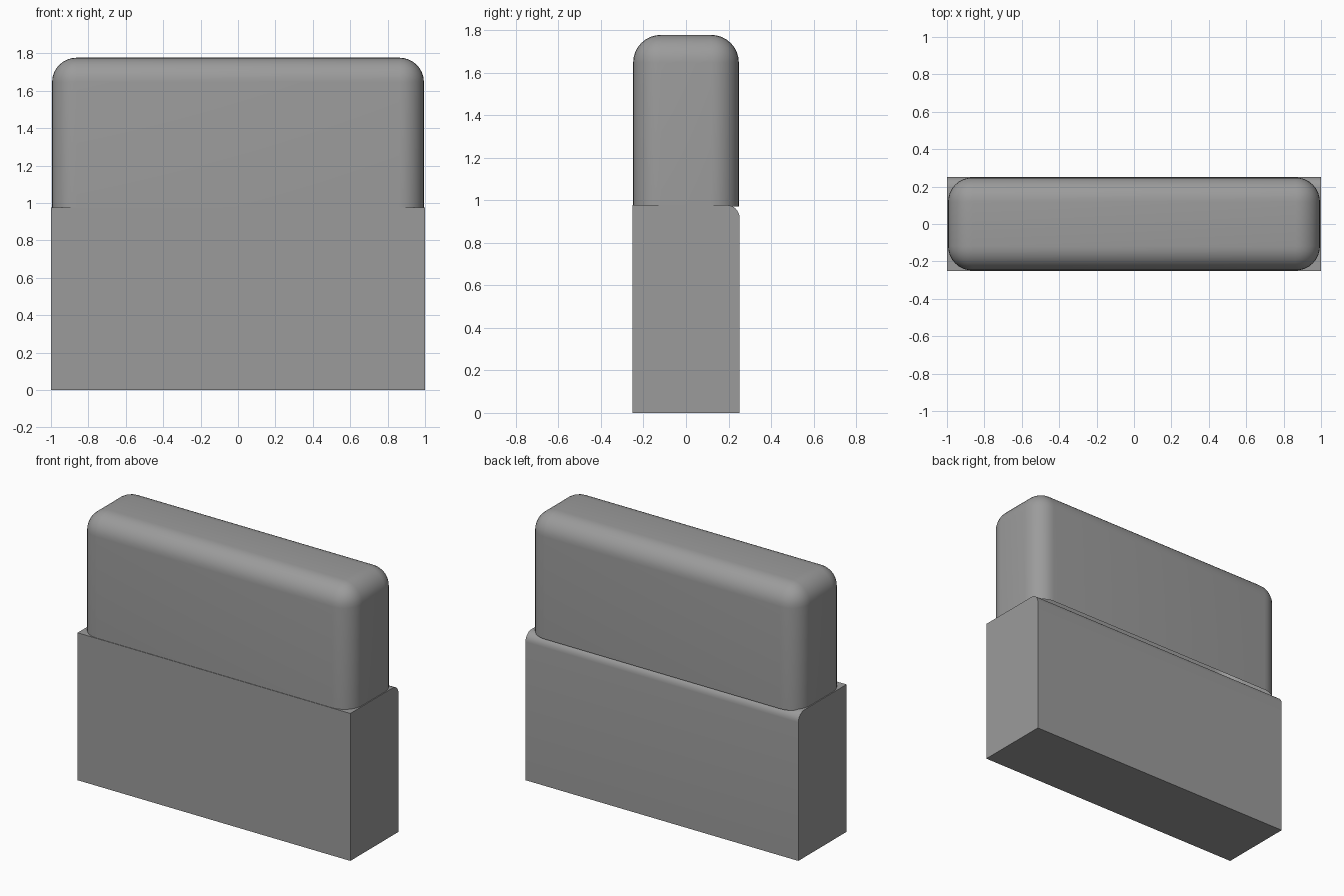
import bpy, bmesh

if "Cube" in bpy.data.objects:
    bpy.data.objects.remove(bpy.data.objects["Cube"])

# Dark grey shared by both parts
grey = bpy.data.materials.new("dark_grey")
grey.diffuse_color = (0.33, 0.33, 0.33, 1)
grey.use_nodes = True
grey.node_tree.nodes["Principled BSDF"].inputs["Base Color"].default_value = grey.diffuse_color


def rounded_box(name, size, z0, radius, segments, pick, open_bottom=False):
    """Box standing on z0 whose edges chosen by pick() are rounded."""
    bm = bmesh.new()
    bmesh.ops.create_cube(bm, size=1)
    for v in bm.verts:
        v.co.x *= size[0]
        v.co.y *= size[1]
        v.co.z = (v.co.z + 0.5) * size[2] + z0
    edges = [e for e in bm.edges if pick(*[v.co for v in e.verts])]
    bmesh.ops.bevel(bm, geom=edges, offset=radius, offset_type='OFFSET',
                    segments=segments, profile=0.5, affect='EDGES')
    if open_bottom:
        base = [f for f in bm.faces if all(v.co.z < z0 + 1e-4 for v in f.verts)]
        bmesh.ops.delete(bm, geom=base, context='FACES')
    mesh = bpy.data.meshes.new(name)
    bm.to_mesh(mesh)
    bm.free()
    mesh.materials.append(grey)
    obj = bpy.data.objects.new(name, mesh)
    bpy.context.collection.objects.link(obj)
    bpy.ops.object.select_all(action='DESELECT')
    obj.select_set(True)
    bpy.context.view_layer.objects.active = obj
    bpy.ops.object.shade_smooth_by_angle()
    return obj


# Lower body: sharp box with only the top back edge rounded
rounded_box("lower_body", (2.0, 0.504, 0.977), 0.0, 0.06, 6,
            lambda a, b: min(a.z, b.z) > 0.5 and min(a.y, b.y) > 0)

# Upper cap: every edge rounded except around its open underside
rounded_box("upper_cap", (1.988, 0.497, 0.807), 0.97, 0.13, 8,
            lambda a, b: max(a.z, b.z) > 1.2, open_bottom=True)
